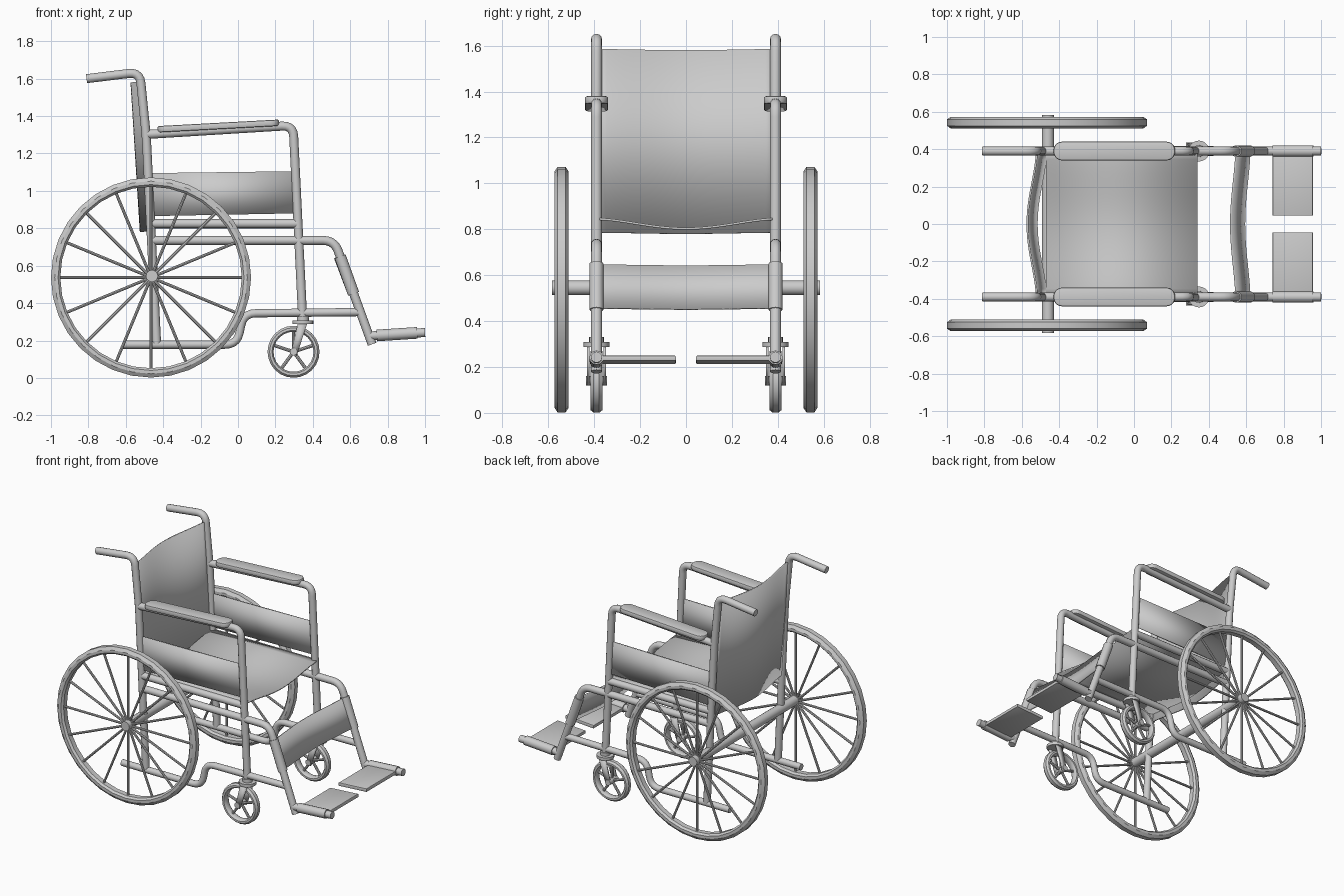
import bpy, bmesh, math
from mathutils import Vector, Matrix

if "Cube" in bpy.data.objects:
    bpy.data.objects.remove(bpy.data.objects["Cube"])

R = 0.024   # frame tube radius
Y = 0.39    # frame half width


def make(name, verts, faces, thick=0, angle=35):
    me = bpy.data.meshes.new(name)
    me.from_pydata(verts, [], faces)
    bm = bmesh.new()
    bm.from_mesh(me)
    bmesh.ops.recalc_face_normals(bm, faces=bm.faces)
    bm.to_mesh(me)
    bm.free()
    ob = bpy.data.objects.new(name, me)
    bpy.context.collection.objects.link(ob)
    if thick:
        s = ob.modifiers.new("thickness", 'SOLIDIFY')
        s.thickness, s.offset = thick, 0
    smooth(ob, angle)
    return ob


def smooth(ob, angle=35):
    bpy.ops.object.select_all(action='DESELECT')
    ob.select_set(True)
    bpy.context.view_layer.objects.active = ob
    bpy.ops.object.shade_smooth_by_angle(angle=math.radians(angle))


def rounded(pts, fillet):
    """Path with its inner corners rounded."""
    out = [pts[0]]
    for a, b, c in zip(pts, pts[1:], pts[2:]):
        p, q = b + (a - b).normalized() * fillet, b + (c - b).normalized() * fillet
        out += [p * (1 - t) ** 2 + b * 2 * t * (1 - t) + q * t * t for t in (0, .2, .4, .6, .8, 1)]
    return out + [pts[-1]]


def tube(name, paths, r=R, fillet=0.06, n=12):
    """Sweep a circle along each path (paths joined in one object)."""
    verts, faces = [], []
    for path in paths:
        pts = rounded([Vector(p) for p in path], fillet)
        base = len(verts)
        for i, p in enumerate(pts):
            d = (pts[min(i + 1, len(pts) - 1)] - pts[max(i - 1, 0)]).normalized()
            side = Vector((0, 1, 0)) if abs(d.y) < .9 else Vector((1, 0, 0))
            side = (side - d * side.dot(d)).normalized()
            up = d.cross(side)
            for k in range(n):
                a = 2 * math.pi * k / n
                verts.append(p + (side * math.cos(a) + up * math.sin(a)) * r)
        for i in range(len(pts) - 1):
            for k in range(n):
                a, b = base + i * n + k, base + i * n + (k + 1) % n
                faces.append((a, b, b + n, a + n))
        last = base + (len(pts) - 1) * n
        faces += [tuple(range(base, base + n)), tuple(range(last, last + n))]
    return make(name, verts, faces)


def side_tube(name, xz, y, r=R, fillet=0.06):
    return tube(name, [[(x, y, z) for x, z in xz]], r, fillet)


def tyre(name, centre, profile, n):
    """Ring about the y axis from a closed (radius, y) profile."""
    m = len(profile)
    verts = [Vector(centre) + Vector((r * math.cos(2 * math.pi * i / n), y, r * math.sin(2 * math.pi * i / n)))
             for i in range(n) for r, y in profile]
    faces = [(i * m + k, i * m + (k + 1) % m, (i + 1) % n * m + (k + 1) % m, (i + 1) % n * m + k)
             for i in range(n) for k in range(m)]
    return make(name, verts, faces)


def spokes(name, c, count, length, r, start):
    paths = []
    for i in range(count):
        a = start + 2 * math.pi * i / count
        paths.append([c, (c[0] + length * math.cos(a), c[1], c[2] + length * math.sin(a))])
    tube(name, paths, r, n=8)


def sheet(name, half, ends, sag, thick=0.01, n=20):
    """Fabric hung between the side tubes: ends are (x, z), sag is (dx, dz)."""
    verts, faces = [], []
    for i in range(n + 1):
        y = half * (2 * i / n - 1)
        s = math.cos(math.pi * y / (2 * half)) ** 1.6 if abs(y) < half - 1e-6 else 0
        verts += [(x + s * sag[0], y, z + s * sag[1]) for x, z in ends]
    faces = [(2 * i, 2 * i + 1, 2 * i + 3, 2 * i + 2) for i in range(n)]
    make(name, verts, faces, thick)


def block(name, size, loc, tilt, corner, edge):
    """Box with rounded plan corners and softened edges."""
    bm = bmesh.new()
    bmesh.ops.create_cube(bm, size=1, matrix=Matrix.Diagonal((*size, 1)))
    if corner:
        up = [e for e in bm.edges if abs(e.verts[0].co.z - e.verts[1].co.z) > size[2] / 2]
        bmesh.ops.bevel(bm, geom=up, offset=corner, segments=5, profile=.5, affect='EDGES')
    rim = [e for e in bm.edges if abs(e.verts[0].co.z - e.verts[1].co.z) < 1e-5]
    bmesh.ops.bevel(bm, geom=rim, offset=edge, segments=2, profile=.5, affect='EDGES')
    me = bpy.data.meshes.new(name)
    bm.to_mesh(me)
    bm.free()
    ob = bpy.data.objects.new(name, me)
    bpy.context.collection.objects.link(ob)
    ob.location, ob.rotation_euler = loc, (0, tilt, 0)
    smooth(ob)


for side, s in (("left", -1), ("right", 1)):
    y = s * Y
    # frame tubes
    side_tube(side + "_back_post", [(-.81, 1.60), (-.525, 1.635), (-.49, 1.29), (-.435, .18)], y)
    side_tube(side + "_arm_frame", [(-.485, 1.302), (.295, 1.35), (.347, .29)], y)
    side_tube(side + "_seat_rail", [(-.465, .825), (.32, .825)], y)
    side_tube(side + "_leg_frame", [(-.46, .735), (.515, .735), (.717, .18)], y)
    side_tube(side + "_lower_frame", [(-.615, .178), (-.005, .178), (.03, .345), (.65, .352)], y, .022, .065)
    # arm pad and side panel
    block(side + "_arm_pad", (.65, .1, .034), (-.105, y, 1.347), -.054, .045, .008)
    make(side + "_side_panel", [(-.475, y, .865), (.31, y, .88), (.30, y, 1.105), (-.48, y, 1.095)],
         [(0, 1, 2, 3)], .012)
    # calf strap sleeve
    side_tube(side + "_strap_sleeve", [(.546, .65), (.618, .45)], y, .031)
    # foot rest
    side_tube(side + "_foot_tube", [(.70, .224), (1.0, .243)], y)
    side_tube(side + "_foot_sleeve", [(.742, .227), (.958, .241)], y, .031)
    block(side + "_foot_plate", (.216, .345, .024), (.85, s * .217, .231), -.065, 0, .005)

    # big wheel
    wc = (-.465, s * .542, .537)
    tyre(side + "_wheel_rim", wc, [(.535, -.017), (.535, .017), (.515, .031), (.497, .031),
                                   (.485, .018), (.485, -.018), (.497, -.031), (.515, -.031)], 32)
    spokes(side + "_wheel_spokes", wc, 16, .492, .008, 0)

    # caster wheel, fork and swivel
    cc = (.297, y, .14)
    tyre(side + "_caster_tyre", cc, [(.139, -.012), (.139, .012), (.128, .026), (.115, .026),
                                     (.107, .014), (.107, -.014), (.115, -.026), (.128, -.026)], 24)
    spokes(side + "_caster_spokes", cc, 5, .112, .009, math.pi / 2)
    tube(side + "_caster_hub", [[(.297, y - .045, .14), (.297, y + .045, .14)]], .02)
    for k, o in (("inner", -.036), ("outer", .036)):
        prof = [(.28, .128), (.314, .12), (.37, .29), (.32, .29)]
        make(side + "_fork_" + k, [(x, y + o, z) for x, z in prof], [(0, 1, 2, 3)], .012)
    tube(side + "_swivel_disc", [[(.347, y, .288), (.347, y, .308)]], .056, n=20)
    tube(side + "_swivel_collar", [[(.347, y, .305), (.346, y, .33)]], .032, n=16)

# axle across both wheels
tube("axle", [[(-.46, -.583, .545), (-.46, .583, .545)]], .032, n=16)

# fabric parts
sheet("seat", .385, [(-.47, .845), (.34, .845)], (0, -.042))
sheet("backrest", .385, [(-.52, 1.585), (-.47, .785)], (-.05, -.005))
sheet("calf_strap", .39, [(.546, .645), (.618, .455)], (-.028, -.004))
